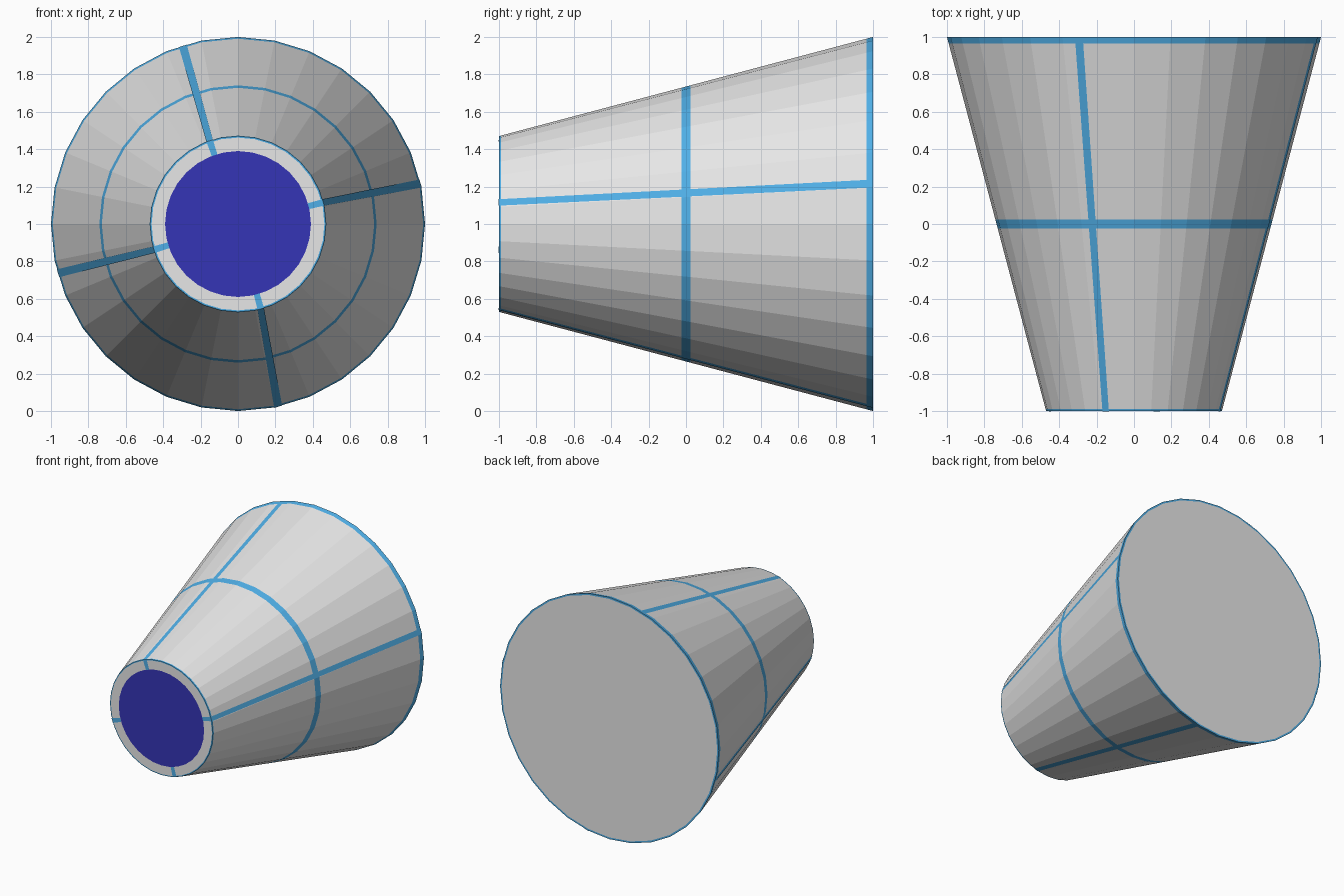
import bpy, bmesh, math

if "Cube" in bpy.data.objects:
    bpy.data.objects.remove(bpy.data.objects["Cube"])

SIDES = 32
R_FRONT, R_BACK, R_DISC = 0.47, 1.0, 0.39


def material(name, rgb):
    m = bpy.data.materials.new(name)
    m.diffuse_color = (*rgb, 1)
    m.use_nodes = True
    m.node_tree.nodes["Principled BSDF"].inputs["Base Color"].default_value = m.diffuse_color
    return m


GREY = material("light_grey", (0.8, 0.8, 0.8))
SKY = material("sky_blue", (0.08, 0.43, 0.8))
NAVY = material("navy_blue", (0.035, 0.035, 0.47))


def make(name, bm, mats):
    me = bpy.data.meshes.new(name)
    bm.to_mesh(me)
    bm.free()
    for m in mats:
        me.materials.append(m)
    ob = bpy.data.objects.new(name, me)
    bpy.context.collection.objects.link(ob)
    return ob


def cone_r(y):
    return R_FRONT + (R_BACK - R_FRONT) * (y + 1) / 2


def facet_r(r, a):
    # radius of the faceted outline at angle a
    step = 2 * math.pi / SIDES
    return r * math.cos(step / 2) / math.cos(a % step - step / 2)


def point(r, y, a):
    return (r * math.cos(a), y, 1 + r * math.sin(a))


# Tapered body: rings from disc edge, over the cone, to the back cap
# (radius, y, material of the band leading to the next ring)
profile = [(R_DISC, -1, 0), (R_FRONT - 0.008, -1, 1), (R_FRONT, -1, 1),
           (cone_r(-0.99), -0.99, 0), (cone_r(-0.025), -0.025, 1),
           (cone_r(0.025), 0.025, 0), (cone_r(0.965), 0.965, 1),
           (R_BACK, 1, 1), (R_BACK - 0.014, 1, 0)]
bm = bmesh.new()
rings = [[bm.verts.new(point(r, y, 2 * math.pi * i / SIDES)) for i in range(SIDES)]
         for r, y, _ in profile]
for (_, _, mat), a, b in zip(profile, rings, rings[1:]):
    for i in range(SIDES):
        j = (i + 1) % SIDES
        bm.faces.new((a[i], a[j], b[j], b[i])).material_index = mat
bm.faces.new(rings[0]).material_index = 2   # front disc
bm.faces.new(rings[-1]).material_index = 0  # back cap
bmesh.ops.recalc_face_normals(bm, faces=bm.faces)
make("tapered_body", bm, [GREY, SKY, NAVY])


# Lengthwise stripes: thin plates hugging the facets, folded over the front rim
def stripe(name, back_deg, front_deg):
    bm = bmesh.new()
    rows = [(R_DISC, -1.002, 0.016, front_deg), (R_FRONT + 0.002, -1.002, 0.018, front_deg),
            (R_BACK + 0.002, 1, 0.022, back_deg)]
    grid = []
    for r, y, half, deg in rows:
        row = []
        for k in range(7):
            a = math.radians(deg) + (k / 3 - 1) * half / r
            row.append(bm.verts.new(point(facet_r(r, a), y, a)))
        grid.append(row)
    for a, b in zip(grid, grid[1:]):
        for k in range(6):
            bm.faces.new((a[k], a[k + 1], b[k + 1], b[k]))
    make(name, bm, [SKY])


stripe("right_stripe", 12.5, 14.2)
stripe("top_stripe", 107.2, 108.8)
stripe("left_stripe", 195.3, 197)
stripe("bottom_stripe", 282.4, 285)
